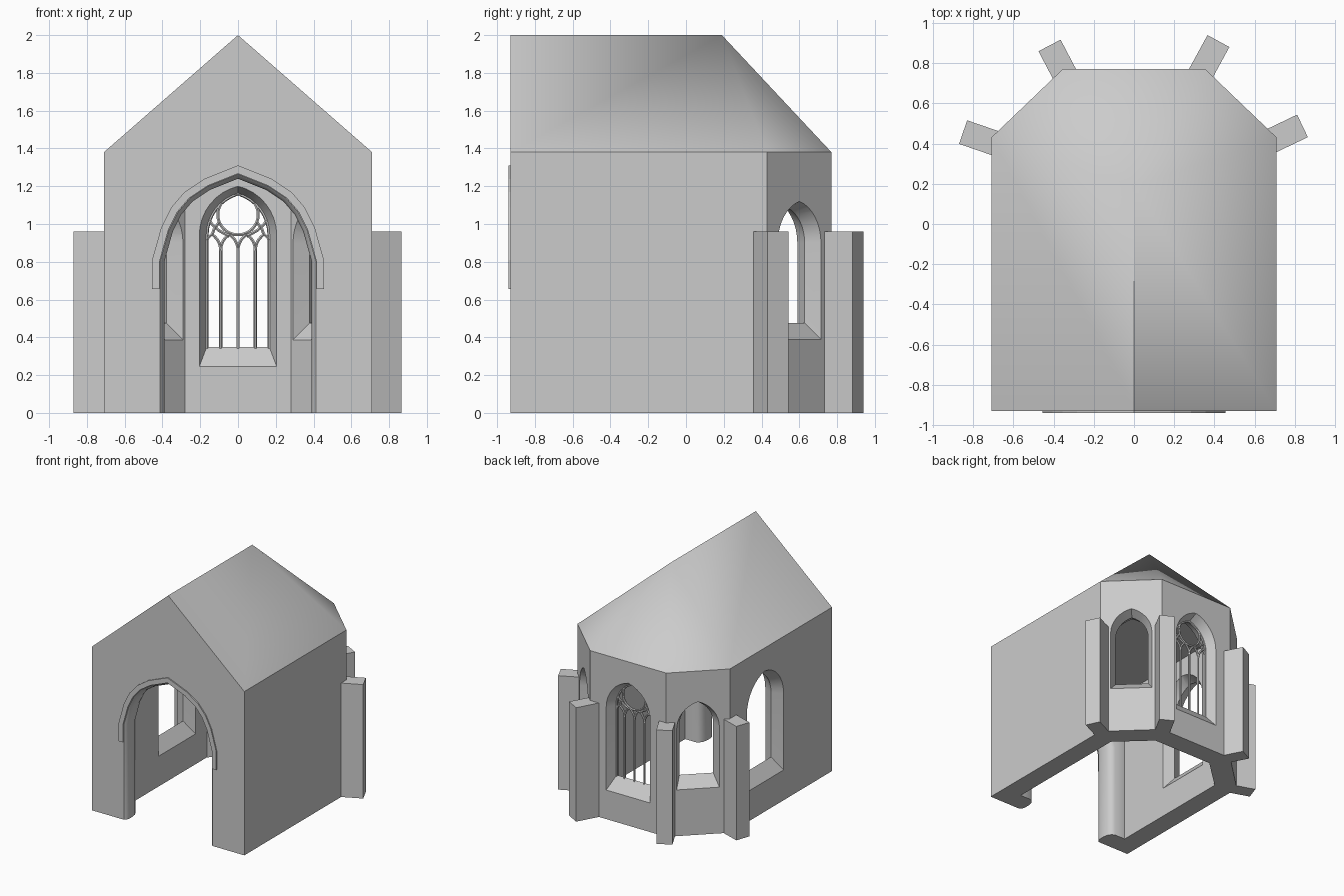
import bpy, bmesh, math
from mathutils import Vector

if "Cube" in bpy.data.objects:
    bpy.data.objects.remove(bpy.data.objects["Cube"])

def loft(name, sections):
    """Closed solid through equal-length rings of points."""
    bm = bmesh.new()
    rings = [[bm.verts.new(p) for p in s] for s in sections]
    n = len(rings[0])
    for a, b in zip(rings, rings[1:]):
        for i in range(n):
            j = (i + 1) % n
            bm.faces.new((a[i], a[j], b[j], b[i]))
    bm.faces.new(rings[0][::-1])
    bm.faces.new(rings[-1])
    bmesh.ops.recalc_face_normals(bm, faces=bm.faces)
    me = bpy.data.meshes.new(name)
    bm.to_mesh(me)
    bm.free()
    ob = bpy.data.objects.new(name, me)
    bpy.context.collection.objects.link(ob)
    return ob

def prism(name, pts, z0, z1):
    return loft(name, [[(x, y, z) for x, y in pts] for z in (z0, z1)])

def pointed(hw, spring, apex, n=8):
    """Pointed arch from right springing over the apex to the left."""
    h = apex - spring
    cx = (hw * hw - h * h) / (2 * hw)
    r = hw - cx
    end = math.atan2(h, -cx)
    right = [(cx + r * math.cos(end * i / n), spring + r * math.sin(end * i / n)) for i in range(n + 1)]
    right[-1] = (0, apex)
    return right + [(-x, z) for x, z in right[-2::-1]]

def bake(ob):
    """Replace an object by its evaluated mesh."""
    bpy.context.view_layer.update()
    me = bpy.data.meshes.new_from_object(ob.evaluated_get(bpy.context.evaluated_depsgraph_get()))
    new = bpy.data.objects.new(ob.name, me)
    bpy.context.collection.objects.link(new)
    name = ob.name
    bpy.data.objects.remove(ob)
    new.name = name
    return new

# Main walls and roof, with a polygonal apse
half = [(0.71, -0.93), (0.71, 0.43), (0.355, 0.77)]
plan = half + [(-x, y) for x, y in half[::-1]]
bm = bmesh.new()
lo = [bm.verts.new((x, y, 0)) for x, y in plan]
hi = [bm.verts.new((x, y, 1.38)) for x, y in plan]
rf, rb = bm.verts.new((0, -0.93, 2)), bm.verts.new((0, 0.19, 2))
for i in range(5):
    bm.faces.new((lo[i], lo[i + 1], hi[i + 1], hi[i]))
bm.faces.new((lo[5], lo[0], hi[0], rf, hi[5]))
bm.faces.new((hi[0], hi[1], rb, rf))
bm.faces.new((hi[4], hi[5], rf, rb))
for i in (1, 2, 3):
    bm.faces.new((hi[i], hi[i + 1], rb))
bm.faces.new(lo[::-1])
bmesh.ops.recalc_face_normals(bm, faces=bm.faces)
me = bpy.data.meshes.new("chapel_body")
bm.to_mesh(me)
bm.free()
body = bpy.data.objects.new("chapel_body", me)
bpy.context.collection.objects.link(body)

# Hollow interior
inner = [(0.54, -0.76), (0.54, 0.356), (0.28, 0.60)]
cutters = [prism("interior_cutter", inner + [(-x, y) for x, y in inner[::-1]], -0.1, 1.34)]

# Splayed window openings
def window(x, y, deg, hw, z0, spring, apex, splay, drop):
    a = math.radians(deg)
    secs = []
    for w in (0.02, -0.085, -0.20):
        k = abs(w + 0.085) / 0.085
        s = splay * k
        prof = [(-hw - s, z0 - drop * k), (hw + s, z0 - drop * k)] + pointed(hw + s, spring, apex + s)
        secs.append([(x - math.sin(a) * u + math.cos(a) * w,
                      y + math.cos(a) * u + math.sin(a) * w, z) for u, z in prof])
    cutters.append(loft("window_cutter", secs))

window(0, 0.77, 90, 0.165, 0.35, 0.94, 1.16, 0.04, 0.105)
window(0.532, 0.60, 46.3, 0.13, 0.475, 0.90, 1.085, 0.035, 0.085)
window(-0.532, 0.60, 133.7, 0.13, 0.475, 0.90, 1.085, 0.035, 0.085)
window(-0.71, -0.04, 180, 0.20, 0.36, 0.90, 1.14, 0.045, 0.105)

# Front archway with rounded jambs
def arch_line(off, base):
    h = [(0.39, base), (0.39, 0.80), (0.345, 0.96), (0.30, 1.05), (0.24, 1.12), (0.15, 1.18), (0, 1.24)]
    pts = [Vector(p) for p in h + [(-x, z) for x, z in h[-2::-1]]]
    out = []
    for i, p in enumerate(pts):
        d = [(pts[j + 1] - pts[j]).normalized() for j in (i - 1, i) if 0 <= j < len(pts) - 1]
        ns = [Vector((v.y, -v.x)) for v in d]
        m = sum(ns, Vector((0, 0))).normalized()
        out.append(p + m * off / m.dot(ns[0]))
    return out

steps = [(-0.96, 0.022), (-0.93, 0.022), (-0.915, 0.008), (-0.89, 0), (-0.84, 0), (-0.80, 0.008),
         (-0.775, 0.025), (-0.76, 0.05), (-0.70, 0.05)]
cutters.append(loft("archway_cutter", [[(p.x, y, p.y) for p in arch_line(o, -0.1)] for y, o in steps]))

for c in cutters:
    c.hide_render = True
    m = body.modifiers.new("cut", 'BOOLEAN')
    m.operation, m.solver, m.object = 'DIFFERENCE', 'EXACT', c
body = bake(body)
for c in cutters:
    bpy.data.objects.remove(c)

# Hood mould over the archway
a, b = arch_line(0.025, 0.655), arch_line(0.065, 0.655)
loft("hood_mould", [[(p.x, -0.94, p.y), (q.x, -0.94, q.y), (q.x, -0.92, q.y), (p.x, -0.92, p.y)]
                    for p, q in zip(a, b)])

# Buttresses: outer end centre and direction
for x, y, deg in ((0.838, 0.488, 25.6), (0.42, 0.91, 61.4), (-0.42, 0.888, 117.6), (-0.85, 0.457, 161)):
    d = Vector((math.cos(math.radians(deg)), math.sin(math.radians(deg))))
    s = Vector((-d.y, d.x)) * 0.062
    e = Vector((x, y))
    i = e - d * 0.22
    prism("buttress", [e + s, e - s, i - s, i + s], 0, 0.96)

# Window tracery: mullions, lancets, roundel
cu = bpy.data.curves.new("tracery", 'CURVE')
cu.dimensions = '3D'
cu.bevel_depth, cu.bevel_resolution = 0.009, 1

def bar(pts, cyclic=False):
    sp = cu.splines.new('POLY')
    sp.points.add(len(pts) - 1)
    for p, (x, z) in zip(sp.points, pts):
        p.co = (x, 0.685, z, 1)
    sp.use_cyclic_u = cyclic

for k in (-1, 0, 1):
    bar([(k * 0.092, 0.34), (k * 0.092, 0.87)])
for c in (-0.138, -0.046, 0.046, 0.138):
    bar([(c + x, z) for x, z in pointed(0.046, 0.86, 0.945, 5)])
bar([(0.107 * math.cos(t * math.pi / 16), 1.05 + 0.107 * math.sin(t * math.pi / 16)) for t in range(32)], True)
bar([(0.165, 0.34)] + pointed(0.165, 0.94, 1.16) + [(-0.165, 0.34)])
for k in (-1, 1):
    bar([(k * 0.046, 0.935), (k * 0.10, 0.965), (k * 0.14, 1.0), (k * 0.155, 1.03)])
    bar([(k * 0.138, 0.94), (k * 0.128, 0.97), (k * 0.10, 1.01)])
tracery = bpy.data.objects.new("tracery", cu)
bpy.context.collection.objects.link(tracery)
tracery = bake(tracery)

# Smooth the curved reveals and bars, keep edges sharp
for ob in (body, tracery):
    bpy.ops.object.select_all(action='DESELECT')
    ob.select_set(True)
    bpy.context.view_layer.objects.active = ob
    bpy.ops.object.shade_smooth_by_angle(angle=math.radians(35))
